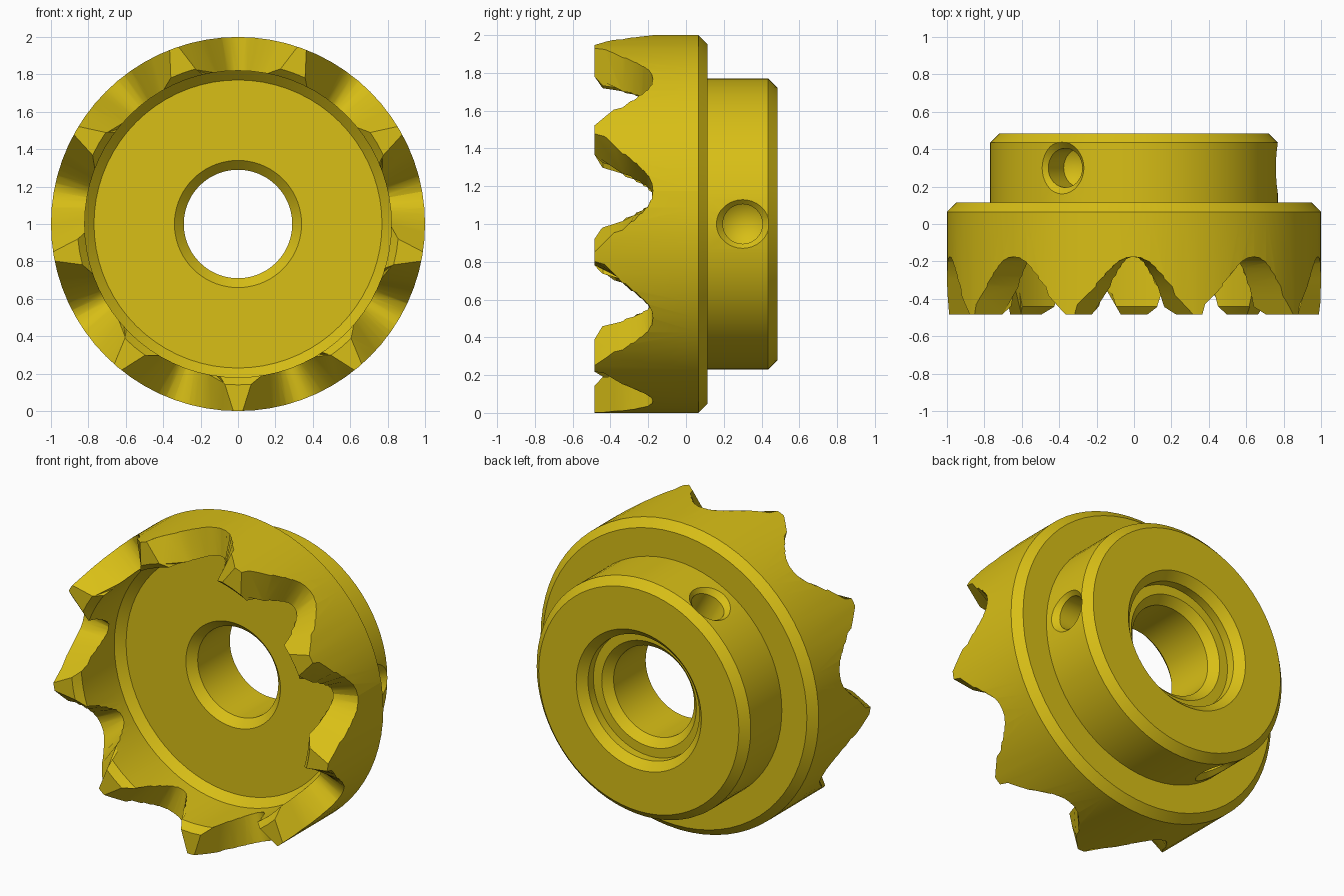
import bpy, bmesh, math
from mathutils import Matrix, Vector

if "Cube" in bpy.data.objects:
    bpy.data.objects.remove(bpy.data.objects["Cube"])

CENTRE = Vector((0, 0, 1))
TEETH = 9


def make_object(name, bm):
    bmesh.ops.remove_doubles(bm, verts=bm.verts, dist=1e-5)
    bmesh.ops.recalc_face_normals(bm, faces=bm.faces)
    mesh = bpy.data.meshes.new(name)
    bm.to_mesh(mesh)
    bm.free()
    obj = bpy.data.objects.new(name, mesh)
    bpy.context.collection.objects.link(obj)
    return obj


def revolve(name, profile, segments, closed, matrix):
    """Spin (radius, height) points about local z, then place by matrix."""
    bm = bmesh.new()
    verts = [bm.verts.new((r, 0, h)) for r, h in profile]
    pairs = list(zip(verts, verts[1:]))
    if closed:
        pairs.append((verts[-1], verts[0]))
    edges = [bm.edges.new(p) for p in pairs]
    bmesh.ops.spin(bm, geom=verts + edges, cent=(0, 0, 0), axis=(0, 0, 1),
                   angle=math.tau, steps=segments, use_merge=False)
    bmesh.ops.transform(bm, matrix=matrix, verts=bm.verts)
    return make_object(name, bm)


def around_axis(degrees):
    """Turn local +x to the given angle in the front plane."""
    return Matrix.Translation(CENTRE) @ Matrix.Rotation(-math.radians(degrees), 4, 'Y')


# Coupling body: rim, hub, front recess and stepped bore
body_profile = [
    (0.86, -0.485), (1.0, -0.485), (1.0, 0.065), (0.95, 0.115),
    (0.77, 0.115), (0.77, 0.435), (0.72, 0.485),
    (0.45, 0.485), (0.40, 0.435), (0.40, 0.38), (0.34, 0.38), (0.29, 0.33),
    (0.29, 0.0), (0.34, -0.05), (0.77, -0.05), (0.82, -0.10), (0.82, -0.44),
]
body = revolve("toothed_coupling", body_profile, 72, True,
               Matrix.Translation(CENTRE) @ Matrix.Rotation(-math.pi / 2, 4, 'X'))

# Rounded tooth gap that tapers toward the axis: (share of half width, y)
half = [(0.12, -0.181), (0.24, -0.203), (0.33, -0.232), (0.45, -0.275),
        (0.6, -0.335), (1.0, -0.485), (1.24, -0.575)]
gap_profile = [(-t, y) for t, y in reversed(half)] + [(0, -0.175)] + half


def gap_cutter(degrees):
    bm = bmesh.new()
    rings = []
    for radius in (0.7, 1.1):
        width = 0.22 + 0.77 * (radius - 0.82)
        rings.append([bm.verts.new((radius, y, t * width)) for t, y in gap_profile])
    n = len(gap_profile)
    for i in range(n):
        j = (i + 1) % n
        bm.faces.new((rings[0][i], rings[0][j], rings[1][j], rings[1][i]))
    for ring in rings:
        bm.faces.new(ring)
    bmesh.ops.transform(bm, matrix=around_axis(degrees), verts=bm.verts)
    return make_object("gap_cutter", bm)


# Countersunk blind screw holes with conical ends
hole_profile = [(0, 0.50), (0.105, 0.57), (0.105, 0.735),
                (0.16, 0.79), (0.16, 0.9), (0, 0.9)]
cutters = [gap_cutter(90 + i * 360 / TEETH) for i in range(TEETH)]
for angle in (0, 120, 240):
    place = (around_axis(angle) @ Matrix.Translation((0, 0.3, 0))
             @ Matrix.Rotation(math.pi / 2, 4, 'Y'))
    cutters.append(revolve("hole_cutter", hole_profile, 32, False, place))

for cutter in cutters:
    cutter.hide_render = True
    mod = body.modifiers.new("cut", 'BOOLEAN')
    mod.operation = 'DIFFERENCE'
    mod.solver = 'EXACT'
    mod.object = cutter

# Apply the cuts and drop the cutters
bpy.context.view_layer.update()
graph = bpy.context.evaluated_depsgraph_get()
result = bpy.data.meshes.new_from_object(body.evaluated_get(graph))
body.modifiers.clear()
body.data = result
for cutter in cutters:
    bpy.data.objects.remove(cutter)

# Single brass colour
brass = bpy.data.materials.new("brass_yellow")
brass.diffuse_color = (0.69, 0.52, 0.008, 1)
brass.use_nodes = True
brass.node_tree.nodes["Principled BSDF"].inputs["Base Color"].default_value = brass.diffuse_color
body.data.materials.clear()
body.data.materials.append(brass)

# Smooth round walls, keep machined edges crisp
bpy.ops.object.select_all(action='DESELECT')
body.select_set(True)
bpy.context.view_layer.objects.active = body
bpy.ops.object.shade_smooth_by_angle(angle=math.radians(28))
